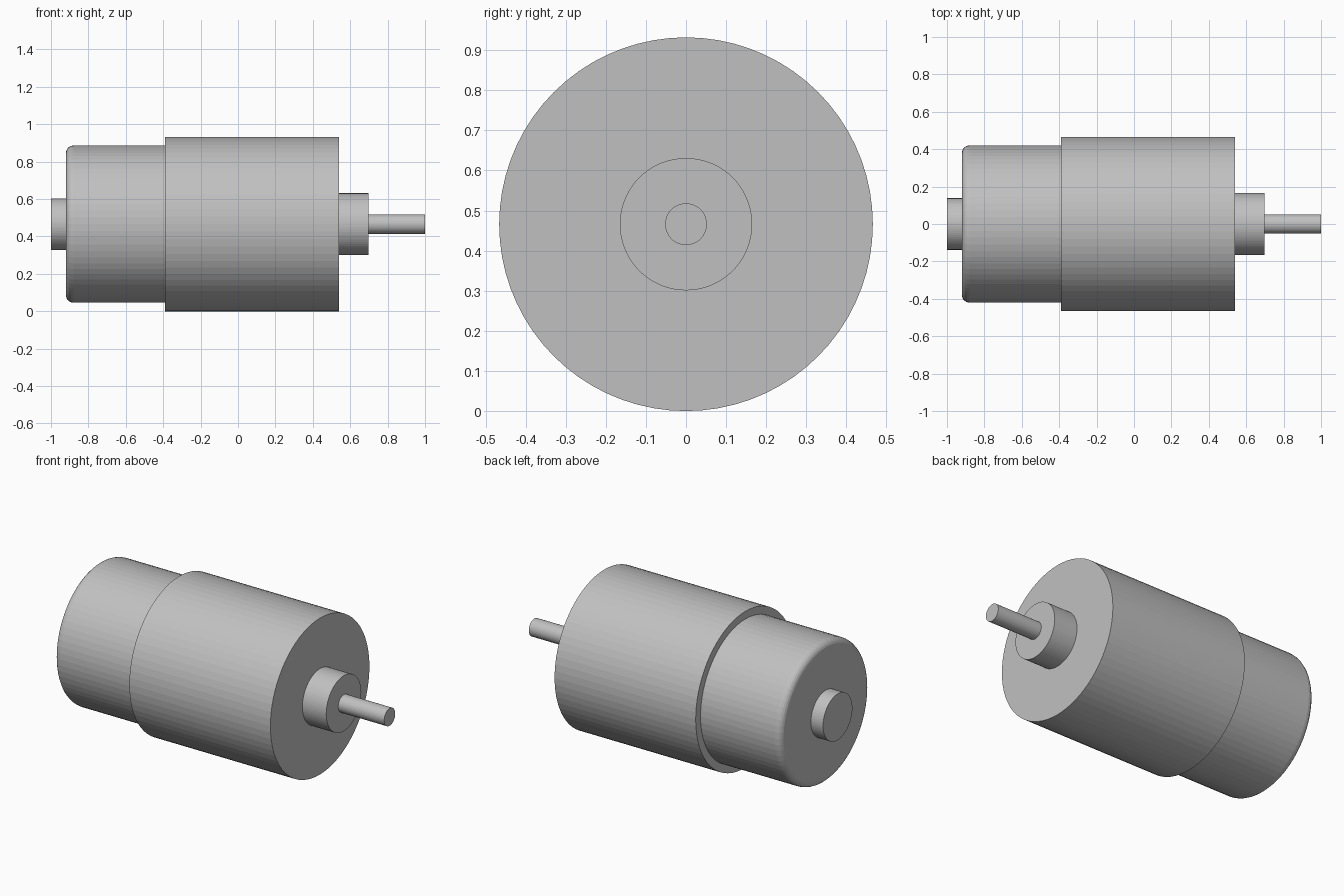
import bpy
import bmesh
from math import sin, cos, pi, radians

cube = bpy.data.objects.get("Cube")
if cube:
    bpy.data.objects.remove(cube, do_unlink=True)

AXIS_Z = 0.466

grey = bpy.data.materials.new("metal grey")
grey.use_nodes = True
colour = (0.53, 0.53, 0.53, 1)
grey.diffuse_color = colour
grey.node_tree.nodes["Principled BSDF"].inputs["Base Color"].default_value = colour


def turned_part(name, profile, sides, cap_start=True, cap_end=True):
    """Revolve (x, radius) points, listed from -x to +x, about the motor axis."""
    bm = bmesh.new()
    rings = []
    for x, r in profile:
        angles = [2 * pi * i / sides for i in range(sides)]
        rings.append([bm.verts.new((x, r * cos(a), r * sin(a))) for a in angles])
    for a, b in zip(rings, rings[1:]):
        for i in range(sides):
            j = (i + 1) % sides
            bm.faces.new((a[i], a[j], b[j], b[i]))
    if cap_start:
        bm.faces.new(rings[0])
    if cap_end:
        bm.faces.new(rings[-1])
    bmesh.ops.recalc_face_normals(bm, faces=bm.faces)
    # An open tube must also face away from the axis
    bm.normal_update()
    side = bm.faces[0]
    centre = side.calc_center_median()
    if side.normal.y * centre.y + side.normal.z * centre.z < 0:
        bmesh.ops.reverse_faces(bm, faces=bm.faces)
    mesh = bpy.data.meshes.new(name)
    bm.to_mesh(mesh)
    bm.free()
    mesh.materials.append(grey)
    obj = bpy.data.objects.new(name, mesh)
    obj.location.z = AXIS_Z
    bpy.context.collection.objects.link(obj)
    return obj


# Rear can with a rounded rim
FILLET, STEPS = 0.04, 5
rear_x, rear_r = -0.92, 0.42
rim = []
for k in range(STEPS + 1):
    t = radians(90) * k / STEPS
    rim.append((rear_x + FILLET * (1 - sin(t)), rear_r - FILLET * (1 - cos(t))))
rim.reverse()
turned_part("rear_can", rim + [(-0.39, rear_r)], 72, cap_end=False)

# Main body, front boss, output shaft and rear bearing boss
turned_part("main_body", [(-0.39, 0.466), (0.54, 0.466)], 72)
turned_part("front_boss", [(0.54, 0.165), (0.697, 0.165)], 72, cap_start=False)
turned_part("output_shaft", [(0.697, 0.052), (1.0, 0.052)], 48, cap_start=False)
turned_part("rear_bearing_boss", [(-1.0, 0.138), (rear_x, 0.138)], 72, cap_end=False)
